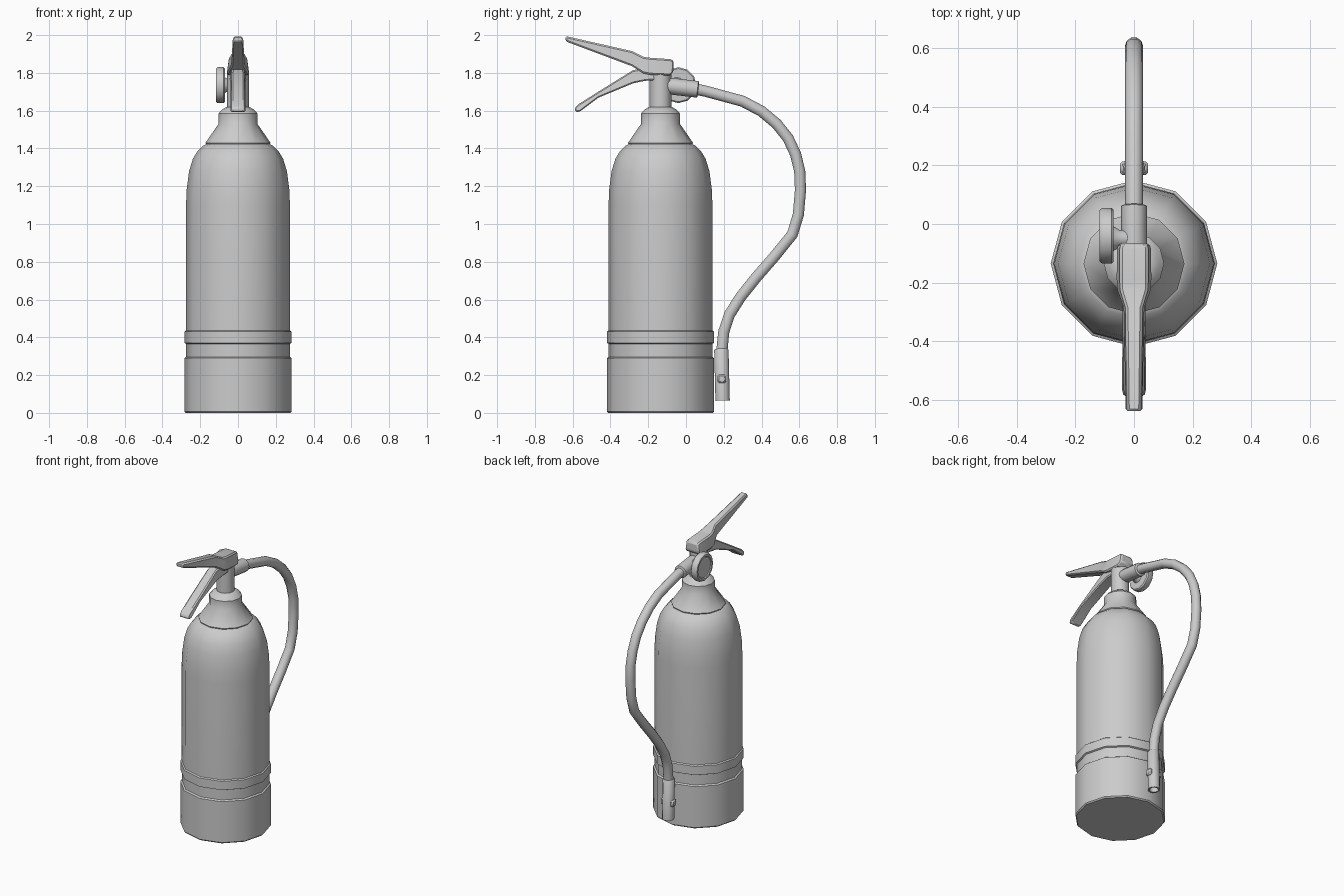
import bpy, bmesh, math
from mathutils import Vector

if "Cube" in bpy.data.objects:
    bpy.data.objects.remove(bpy.data.objects["Cube"])


def finish(name, bm, bevel=0, angle=40):
    bmesh.ops.recalc_face_normals(bm, faces=bm.faces)
    me = bpy.data.meshes.new(name)
    bm.to_mesh(me)
    bm.free()
    ob = bpy.data.objects.new(name, me)
    bpy.context.collection.objects.link(ob)
    if bevel:
        m = ob.modifiers.new("soft_edges", "BEVEL")
        m.width, m.segments = bevel, 1
    bpy.ops.object.select_all(action="DESELECT")
    ob.select_set(True)
    bpy.context.view_layer.objects.active = ob
    bpy.ops.object.shade_smooth_by_angle(angle=math.radians(angle))
    return ob


def skin(bm, rings):
    # join neighbouring vertex rings and cap both ends
    for a, b in zip(rings, rings[1:]):
        n = len(a)
        for i in range(n):
            j = (i + 1) % n
            bm.faces.new((a[i], a[j], b[j], b[i]))
    bm.faces.new(rings[0])
    bm.faces.new(rings[-1])


def lathe(name, profile, origin, direction=(0, 0, 1), sides=12):
    # profile holds (distance along the axis, radius)
    q = Vector((0, 0, 1)).rotation_difference(Vector(direction).normalized())
    o = Vector(origin)
    bm = bmesh.new()
    rings = [[bm.verts.new(o + q @ Vector((r * math.cos(math.tau * i / sides),
                                           r * math.sin(math.tau * i / sides), h)))
              for i in range(sides)] for h, r in profile]
    skin(bm, rings)
    return finish(name, bm)


def lever(name, sections, bevel):
    # sections hold (y, top z, bottom z, half width)
    bm = bmesh.new()
    rings = [[bm.verts.new(p) for p in ((-w, y, b), (w, y, b), (w * .8, y, t), (-w * .8, y, t))]
             for y, t, b, w in sections]
    skin(bm, rings)
    return finish(name, bm, bevel, 25)


CY = -0.135

# tank with raised base and band
lathe("tank", [(0, .277), (.008, .284), (.29, .284), (.297, .274), (.365, .274), (.37, .284),
               (.43, .284), (.436, .276), (1.1, .275), (1.18, .272), (1.28, .259), (1.345, .239),
               (1.385, .215), (1.415, .185), (1.425, .165)], (0, CY, 0))

# conical collar and neck ring
lathe("collar", [(1.41, .165), (1.43, .172), (1.53, .103), (1.585, .103), (1.605, .085),
                 (1.62, .06)], (0, CY, 0))

# valve block
lathe("valve_neck", [(1.6, .057), (1.8, .057)], (0, CY, 0))

# upper and lower squeeze levers
lever("top_handle", [(-.638, 1.995, 1.967, .03), (-.285, 1.915, 1.835, .036),
                     (-.225, 1.885, 1.797, .058), (-.19, 1.88, 1.79, .06),
                     (-.085, 1.873, 1.785, .06), (-.065, 1.865, 1.81, .052)], .008)
lever("bottom_lever", [(-.588, 1.615, 1.595, .038), (-.565, 1.637, 1.593, .042),
                       (-.465, 1.70, 1.668, .042), (-.28, 1.815, 1.745, .04),
                       (-.215, 1.825, 1.758, .045), (-.1, 1.81, 1.765, .045)], .007)

# pressure gauge and its stem, on the left
lathe("gauge", [(.07, .088), (.077, .095), (.108, .095), (.117, .088), (.117, .075), (.111, .07)],
      (0, -.04, 1.735), (-1, 0, 0))
lathe("gauge_stem", [(0, .03), (.05, .03), (.075, .045)], (0, -.05, 1.735), (-1, 0, 0))

# hose socket
lathe("hose_socket", [(0, .04), (.03, .044), (.162, .044), (.166, .038)],
      (0, -.1, 1.732), (0, 1, -.12))

# hose
path = [(.03, 1.718), (.10, 1.704), (.30, 1.65), (.40, 1.597), (.48, 1.53), (.54, 1.455),
        (.58, 1.37), (.602, 1.28), (.606, 1.18), (.595, 1.05), (.563, .945), (.47, .83),
        (.37, .715), (.29, .615), (.23, .52), (.20, .43), (.19, .33)]
cu = bpy.data.curves.new("hose", "CURVE")
cu.dimensions = "3D"
cu.bevel_depth, cu.bevel_resolution = .031, 3
sp = cu.splines.new("POLY")
sp.points.add(len(path) - 1)
for p, (y, z) in zip(sp.points, path):
    p.co = (0, y, z, 1)
hose = bpy.data.objects.new("hose", cu)
bpy.context.collection.objects.link(hose)
bpy.ops.object.select_all(action="DESELECT")
hose.select_set(True)
bpy.context.view_layer.objects.active = hose
bpy.ops.object.convert(target="MESH")
bpy.ops.object.shade_smooth_by_angle(angle=math.radians(40))

# nozzle with a recessed mouth and a retaining lug
lathe("nozzle", [(0, .033), (.006, .038), (.275, .038), (.275, .028), (.24, .026)],
      (0, .187, .34), (0, .025, -1))
bm = bmesh.new()
bmesh.ops.create_cube(bm, size=1)
for v in bm.verts:
    v.co = Vector((v.co.x * .096, v.co.y * .045 + .19, v.co.z * .045 + .18))
finish("nozzle_lug", bm, .008, 25)
